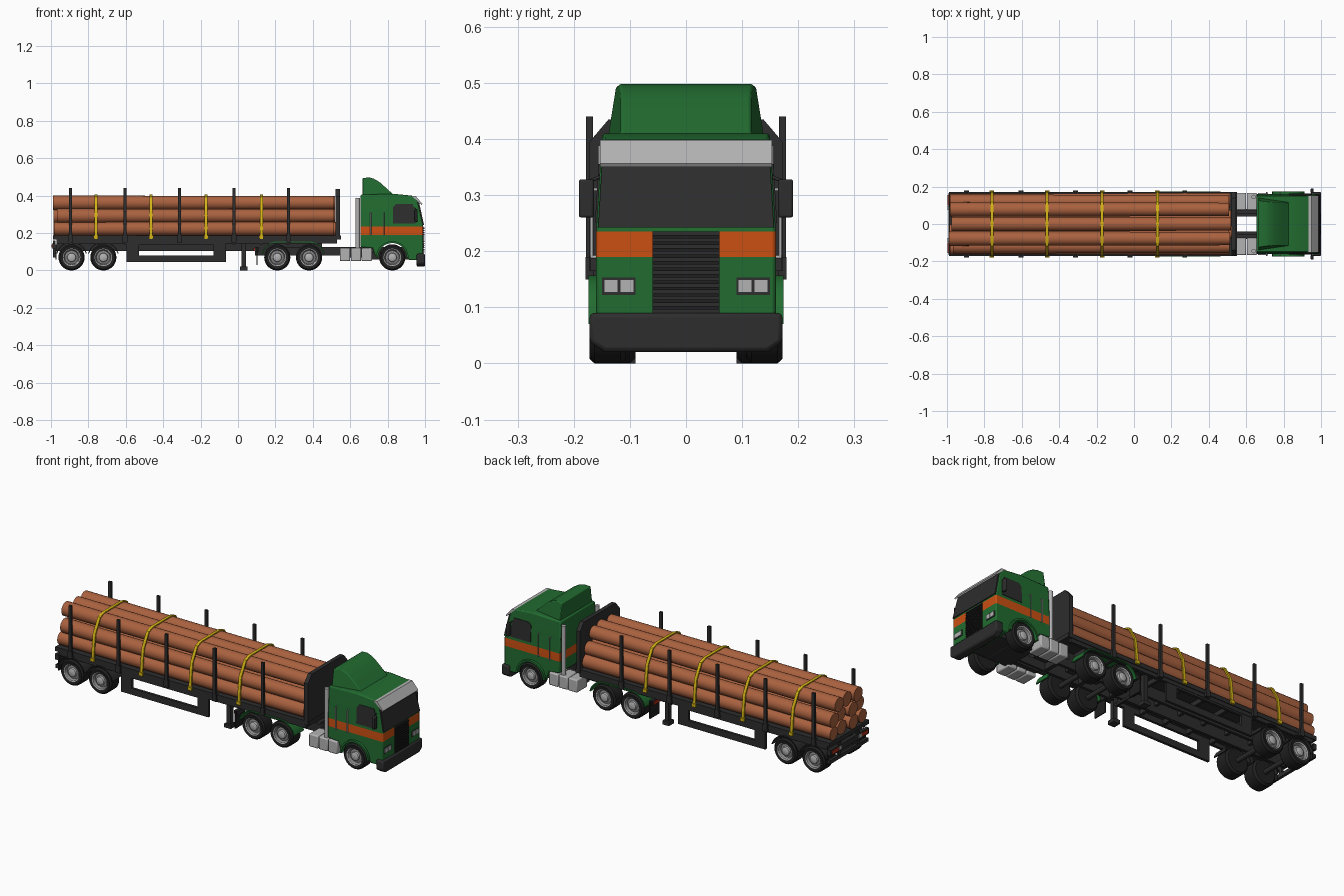
import bpy, bmesh, math, random
from mathutils import Vector

random.seed(4)
cube = bpy.data.objects.get("Cube")
if cube:
    bpy.data.objects.remove(cube, do_unlink=True)


def material(name, *rgb):
    m = bpy.data.materials.new(name)
    m.use_nodes = True
    m.diffuse_color = (*rgb, 1)
    m.node_tree.nodes["Principled BSDF"].inputs["Base Color"].default_value = (*rgb, 1)
    return m


green = material("green paint", .016, .15, .03)
orange = material("orange stripe", .6, .08, .006)
dark = material("dark metal", .026, .026, .026)
rubber = material("tyre rubber", .014, .014, .014)
silver = material("silver", .45, .45, .45)
steel = material("rim steel", .24, .24, .24)
bark = material("log brown", .4, .12, .05)
yellow = material("strap yellow", .66, .45, .008)
red = material("lamp red", .45, .03, .01)


def finish(name, bm, mats, mirror=False, bevel=0, smooth=30):
    bmesh.ops.recalc_face_normals(bm, faces=bm.faces)
    for f in bm.faces:
        f.smooth = True
    me = bpy.data.meshes.new(name)
    bm.to_mesh(me)
    bm.free()
    me.set_sharp_from_angle(angle=math.radians(smooth))
    for m in mats:
        me.materials.append(m)
    ob = bpy.data.objects.new(name, me)
    bpy.context.collection.objects.link(ob)
    if bevel:
        b = ob.modifiers.new("bevel", "BEVEL")
        b.width, b.segments, b.limit_method = bevel, 2, "ANGLE"
        b.angle_limit = math.radians(35)
    if mirror:
        ob.modifiers.new("mirror", "MIRROR").use_axis = (False, True, False)
    return ob


def extrude(pts, axis, lo, hi, width=None):
    """Polygon swept along x (pts are y,z) or y (pts are x,z)."""
    bm = bmesh.new()
    place = (lambda p, d: (d, *p)) if axis == "x" else (lambda p, d: (p[0], d, p[1]))
    a = [bm.verts.new(place(p, lo)) for p in pts]
    b = [bm.verts.new(place(p, hi)) for p in pts]
    bm.faces.new(a)
    bm.faces.new(b[::-1])
    for i in range(len(pts)):
        j = (i + 1) % len(pts)
        bm.faces.new((a[i], a[j], b[j], b[i]))
    if width:
        for v in bm.verts:
            v.co.y *= width(v.co.x, v.co.z)
    return bm


def prism(name, pts, axis, lo, hi, mat, width=None, **kw):
    return finish(name, extrude(pts, axis, lo, hi, width), [mat], **kw)


def box(name, x0, x1, y0, y1, z0, z1, mat, **kw):
    return prism(name, [(x0, z0), (x1, z0), (x1, z1), (x0, z1)], "y", y0, y1, mat, **kw)


def rod(name, p, q, r, mat, r2=None, sides=12, **kw):
    p, q = Vector(p), Vector(q)
    bm = bmesh.new()
    bmesh.ops.create_cone(bm, cap_ends=True, segments=sides, radius1=r,
                          radius2=r2 or r, depth=(q - p).length)
    turn = (q - p).to_track_quat("Z", "Y")
    for v in bm.verts:
        v.co = turn @ v.co + (p + q) / 2
    return finish(name, bm, [mat], smooth=50, **kw)


def arc(cx, cz, r, a0, a1, n=12):
    angles = [math.radians(a0 + (a1 - a0) * i / n) for i in range(n + 1)]
    return [(cx + r * math.cos(a), cz + r * math.sin(a)) for a in angles]


def wheel(name, x, y_in):
    """Lathe of tyre, rim, dish and hub; outer side at y = 0.172."""
    rings = [(.03, y_in, 0), (.06, y_in, 0), (.07, y_in + .01, 0), (.07, .163, 0),
             (.062, .172, 0), (.047, .171, 1), (.042, .168, 2), (.036, .155, 2),
             (.024, .158, 1), (.022, .168, 1), (.014, .172, 1)]
    bm = bmesh.new()
    n = 28
    loops = []
    for r, y, _ in rings:
        loops.append([bm.verts.new((px, y, pz)) for px, pz in arc(x, .07, r, 0, 360 - 360 / n, n - 1)])
    for k in range(len(rings) - 1):
        for i in range(n):
            j = (i + 1) % n
            f = bm.faces.new((loops[k][i], loops[k][j], loops[k + 1][j], loops[k + 1][i]))
            f.material_index = rings[k][2]
    bm.faces.new(loops[0])
    bm.faces.new(loops[-1]).material_index = 1
    finish(name, bm, [rubber, silver, steel], mirror=True)
    rod(name + "_axle", (x, -.1, .07), (x, .1, .07), .013, dark)


# Wheels and axles
wheel("front_wheel", .825, .107)
for i, x in enumerate((.21, .38)):
    wheel(f"drive_wheel_{i}", x, .09)
for i, x in enumerate((-.89, -.72)):
    wheel(f"trailer_wheel_{i}", x, .09)
    prism(f"trailer_fender_{i}", arc(x, .07, .084, 15, 165) + arc(x, .07, .079, 165, 15),
          "y", .09, .172, dark, mirror=True)

# Trailer bed, rails and cross members
box("trailer_deck", -.99, .55, -.17, .17, .165, .187, dark)
box("trailer_side_rail", -.97, .53, .15, .166, .145, .166, dark, mirror=True)
box("trailer_main_beam", -.97, .45, .04, .055, .105, .166, dark, mirror=True)
for i in range(10):
    x = -.9 + i * .145
    box(f"cross_member_{i}", x, x + .015, -.16, .16, .14, .166, dark)

# Side guard with a long opening
for n, x0, x1, z0, z1 in (("bottom", -.595, -.065, .045, .08), ("top", -.595, -.065, .135, .166),
                          ("rear", -.595, -.53, .08, .135), ("front", -.13, -.065, .08, .135)):
    box("side_guard_" + n, x0, x1, .15, .164, z0, z1, dark, mirror=True)

# Landing gear
box("landing_leg", .018, .042, .1, .124, .015, .166, dark, mirror=True)
box("landing_foot", .01, .05, .09, .134, 0, .02, dark, mirror=True)
rod("landing_brace", (.03, -.11, .1), (.03, .11, .1), .007, dark)

# Rear bumper, lamps and flaps
box("rear_lamp_bar", -.993, -.975, -.165, .165, .115, .147, dark)
box("rear_bumper", -.99, -.975, -.165, .165, .07, .09, dark)
box("rear_bumper_strut", -.988, -.975, .07, .09, .07, .16, dark, mirror=True)
box("rear_lamp_red", -.998, -.992, .1, .155, .122, .14, red, mirror=True)
box("rear_lamp_clear", -.998, -.992, .075, .097, .122, .14, silver, mirror=True)
box("trailer_mud_flap", -.975, -.97, .1, .165, .06, .14, rubber, mirror=True)

# Stakes and headboard
for i in range(5):
    x = -.895 + i * .2915
    box(f"stake_{i}", x - .008, x + .008, .166, .178, .165, .44, dark, mirror=True)
    box(f"stake_pocket_{i}", x - .013, x + .013, .16, .179, .15, .19, dark, mirror=True)
prism("headboard", [(-.172, .165), (.172, .165), (.172, .395), (.138, .435), (-.138, .435),
                    (-.172, .395)], "x", .522, .545, dark)

# Logs in three rows
for z, ys in ((.223, (-.127, -.043, .043, .127)), (.292, (-.119, -.04, .04, .119)),
              (.362, (-.078, 0, .078))):
    for y in ys:
        ends = [.0385, .0355]
        random.shuffle(ends)
        rod("log", (-.992 + random.uniform(0, .03), y, z), (.522 - random.uniform(0, .015), y, z),
            ends[0], bark, r2=ends[1], sides=20)

# Straps over the load
half = [(.175, .168), (.17, .24), (.161, .315), (.118, .392), (.08, .405)]
outer = half + [(-y, z) for y, z in reversed(half)]
inner = [(y * .96, .168 + (z - .168) * .975) for y, z in reversed(outer)]
for i in range(4):
    x = -.76 + i * .295
    prism(f"strap_{i}", outer + inner, "x", x - .008, x + .008, yellow)
    box(f"strap_ratchet_{i}", x - .012, x + .012, .17, .179, .17, .188, yellow, mirror=True)

# Tractor chassis, fifth wheel and drive fenders
box("tractor_rail", .09, .95, .04, .056, .08, .125, dark, mirror=True)
for i, x in enumerate((.1, .29, .5, .68, .93)):
    box(f"tractor_cross_{i}", x, x + .02, -.05, .05, .085, .12, dark)
box("fifth_wheel", .2, .39, -.08, .08, .122, .147, dark)
top = arc(.38, .07, .085, 12, 90) + arc(.21, .07, .085, 90, 168)
under = arc(.21, .07, .079, 168, 90) + arc(.38, .07, .079, 90, 12)
prism("drive_fender", top + under, "y", .09, .174, green, mirror=True)
box("drive_mud_flap", .098, .104, .09, .17, .03, .125, rubber, mirror=True)
box("tail_bar", .09, .11, -.16, .16, .1, .125, dark)
box("tail_lamp", .084, .09, .1, .155, .104, .12, red, mirror=True)

# Tanks, exhaust stacks
for i, x in enumerate((.545, .603, .661)):
    box(f"side_tank_{i}", x, x + .055, .075, .166, .05, .12, silver, mirror=True, bevel=.006)
box("tank_mount", .55, .71, .05, .08, .07, .115, dark, mirror=True)
rod("exhaust_stack", (.64, .145, .11), (.64, .145, .388), .012, silver, mirror=True)


# Cab body with an orange band
def cab_half(x, z):
    return .16 - .06 * max(0, z - .235)


shell = [(.655, .405), (.655, .125), (.72, .12), (.735, .072)] + arc(.825, .072, .078, 180, 0) + [
    (.915, .055), (.99, .055), (.99, .24), (.957, .385), (.93, .4), (.83, .41)]
bm = extrude(shell, "y", -1, 1)
for z in (.19, .235):
    bmesh.ops.bisect_plane(bm, geom=bm.verts[:] + bm.edges[:] + bm.faces[:],
                           plane_co=(0, 0, z), plane_no=(0, 0, 1))
for v in bm.verts:
    v.co.y *= cab_half(v.co.x, v.co.z)
for f in bm.faces:
    f.material_index = int(.19 < f.calc_center_median().z < .235)
finish("cab", bm, [green, orange], bevel=.007)
box("cab_underbody", .7, .95, -.1, .1, .06, .1, dark)
prism("front_wheel_arch", arc(.825, .07, .087, 0, 180) + arc(.825, .07, .077, 180, 0),
      "y", .12, .174, green, mirror=True)
prism("roof_fairing", [(.665, .4), (.665, .493), (.7, .498), (.725, .491), (.755, .474),
                       (.79, .443), (.835, .402)], "y", -1, 1, green, bevel=.004,
      width=lambda x, z: .14 - .16 * (z - .4) - .14 * (x - .665))

# Glass
prism("windscreen", [(.983, .242), (.995, .242), (.968, .365), (.956, .365)], "y", -1, 1, dark,
      width=lambda x, z: cab_half(x, z) - .003)
prism("side_window", [(.83, .25), (.95, .25), (.952, .29), (.935, .355), (.845, .355), (.83, .34)],
      "y", .985, 1.02, dark, width=cab_half, mirror=True)

# Visor, mirrors, handles and steps
prism("sun_visor", [(.925, .398), (.95, .398), (.986, .356), (.982, .35), (.94, .388)],
      "y", -.153, .153, silver)
box("mirror", .945, .96, .164, .191, .26, .328, dark, mirror=True, bevel=.004)
rod("mirror_arm", (.945, .148, .335), (.952, .178, .322), .003, dark, mirror=True)
for i, x in enumerate((.71, .78)):
    rod(f"grab_handle_{i}", (x, .168, .19), (x, .168, .31), .003, silver, sides=8, mirror=True)
    for z in (.19, .31):
        rod("handle_mount", (x, .15, z), (x, .17, z), .003, silver, sides=8, mirror=True)

# Grille, headlights and bumper
box("grille", .985, .993, -.06, .06, .09, .235, dark)
for i in range(12):
    z = .096 + i * .0115
    box(f"grille_slat_{i}", .992, .997, -.058, .058, z, z + .006, rubber)
box("headlight_surround", .985, .992, .09, .15, .122, .153, dark, mirror=True)
for i, y in enumerate((.093, .121)):
    box(f"headlight_{i}", .988, .995, y, y + .025, .126, .15, silver, mirror=True)
prism("front_bumper", [(-.145, .02), (.145, .02), (.172, .038), (.172, .09), (-.172, .09),
                       (-.172, .038)], "x", .955, 1, dark, bevel=.008)
